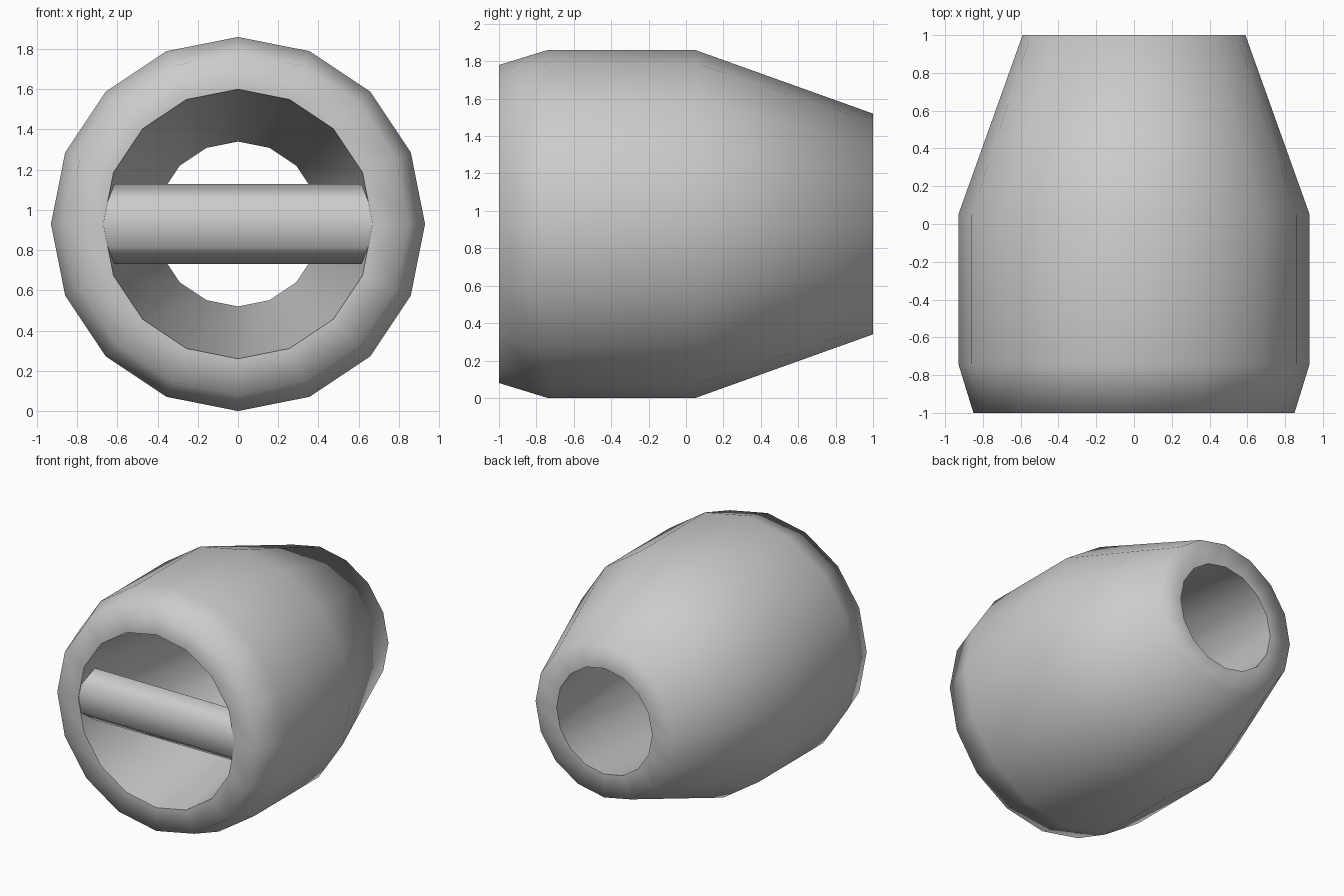
import bpy, bmesh, math

if "Cube" in bpy.data.objects:
    bpy.data.objects.remove(bpy.data.objects["Cube"])

CZ = 0.93      # height of the axis
SIDES = 16


def finish(name, bm, angle):
    bmesh.ops.recalc_face_normals(bm, faces=bm.faces)
    mesh = bpy.data.meshes.new(name)
    bm.to_mesh(mesh)
    bm.free()
    obj = bpy.data.objects.new(name, mesh)
    bpy.context.collection.objects.link(obj)
    bpy.ops.object.select_all(action='DESELECT')
    obj.select_set(True)
    bpy.context.view_layer.objects.active = obj
    bpy.ops.object.shade_smooth_by_angle(angle=math.radians(angle))
    return obj


def bridge(bm, a, b):
    n = len(a)
    for i in range(n):
        j = (i + 1) % n
        bm.faces.new((a[i], a[j], b[j], b[i]))


# Hollow tapered barrel: closed (radius, y) profile turned around the y axis
profile = [(0.85, -1.0), (0.93, -0.74), (0.93, 0.05),
           (0.59, 1.0), (0.41, 1.0), (0.67, -1.0)]
bm = bmesh.new()
rings = []
for r, y in profile:
    angles = [2 * math.pi * i / SIDES for i in range(SIDES)]
    rings.append([bm.verts.new((r * math.sin(a), y, CZ + r * math.cos(a))) for a in angles])
for k in range(len(rings)):
    bridge(bm, rings[k], rings[(k + 1) % len(rings)])
finish("barrel", bm, 78)

# Six-sided cross bar just inside the front opening, ends set into the wall
section = [(-0.996, 0.11), (-0.875, 0.2), (-0.75, 0.11),
           (-0.75, -0.11), (-0.875, -0.2), (-0.996, -0.11)]
bm = bmesh.new()
ends = [[bm.verts.new((x, y, CZ + z)) for y, z in section] for x in (-0.69, 0.69)]
bridge(bm, *ends)
for end in ends:
    bm.faces.new(end)
finish("cross_bar", bm, 80)
